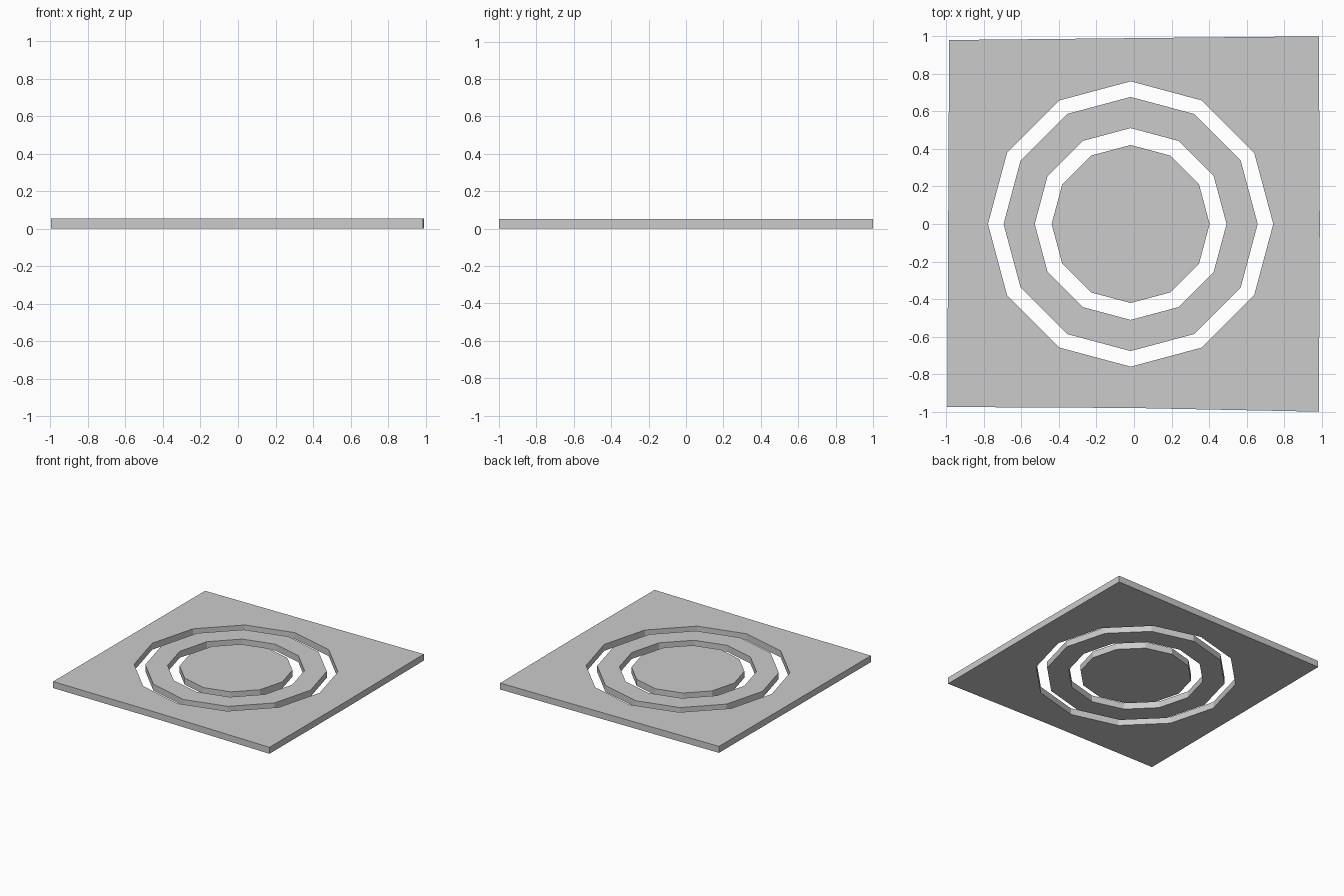
import bpy, bmesh
from math import cos, sin, tau

if "Cube" in bpy.data.objects:
    bpy.data.objects.remove(bpy.data.objects["Cube"])

THICK = 0.053
CX = -0.018  # ring centre is slightly off the plate centre


def circle(radius, sides=12):
    return [(CX + radius * cos(tau * i / sides), radius * sin(tau * i / sides))
            for i in range(sides)]


def slab(name, *loops):
    """Flat slab bounded by an outer loop and optional hole loops."""
    bm = bmesh.new()
    edges = []
    for loop in loops:
        vs = [bm.verts.new((x, y, 0)) for x, y in loop]
        edges += [bm.edges.new((vs[i - 1], vs[i])) for i in range(len(vs))]
    bmesh.ops.triangle_fill(bm, edges=edges, use_beauty=True, normal=(0, 0, 1))
    for f in bm.faces:
        f.normal_update()
        if f.normal.z < 0:
            f.normal_flip()
    me = bpy.data.meshes.new(name)
    bm.to_mesh(me)
    bm.free()
    ob = bpy.data.objects.new(name, me)
    bpy.context.collection.objects.link(ob)
    mod = ob.modifiers.new("thickness", 'SOLIDIFY')
    mod.thickness = THICK
    mod.offset = 1
    return ob


# Slightly irregular square plate with a twelve-sided opening
outline = [(-0.995, -0.975), (-0.02, -0.98), (0.985, -1.0), (0.99, 0.0),
           (0.985, 1.0), (-0.02, 0.99), (-0.985, 0.98)]
slab("outer_plate", outline, circle(0.76))

# Floating ring and central disc
slab("middle_ring", circle(0.677), circle(0.511))
slab("centre_disc", circle(0.421))
